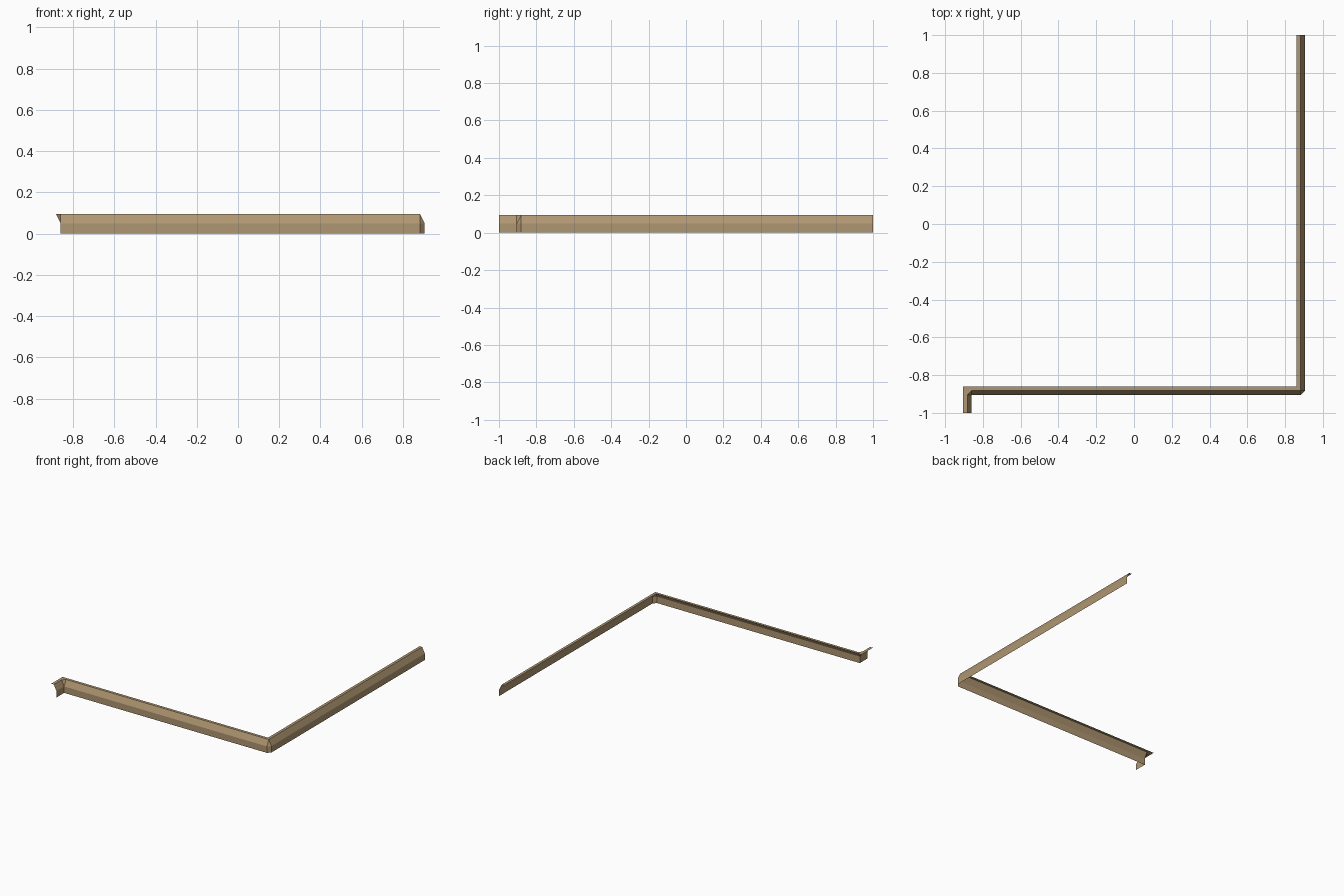
import bpy, bmesh

if "Cube" in bpy.data.objects:
    bpy.data.objects.remove(bpy.data.objects["Cube"])

# Sheet profile heights: floor, break between wall and slope, top edge
BREAK, TOP = 0.05, 0.095
OUT, MID, INN = 0.905, 0.882, 0.86   # wall, top edge and lip offsets

# Stations along the path: plan position of wall, top edge and back lip
stations = [
    ((-INN, -1.0), (-MID, -1.0), (-OUT, -1.0)),      # short return, open end
    ((-INN, -OUT), (-MID, -OUT), (-OUT, -INN)),      # inner corner
    ((-INN, -OUT), (-INN, -MID), (-OUT, -INN)),
    ((MID, -OUT), (MID, -MID), (INN, -INN)),         # chamfered outer corner
    ((OUT, -MID), (MID, -MID), (INN, -INN)),
    ((OUT, 1.0), (MID, 1.0), (INN, 1.0)),            # long side, open end
]

tan = bpy.data.materials.new("tan")
tan.diffuse_color = (0.43, 0.305, 0.165, 1)
tan.use_nodes = True
tan.node_tree.nodes["Principled BSDF"].inputs["Base Color"].default_value = tan.diffuse_color

# Trim sheet: wall, slope and flat lip lofted between stations
bm = bmesh.new()
columns = []
for wall, top, lip in stations:
    points = [(*wall, 0), (*wall, BREAK), (*top, TOP), (*lip, TOP)]
    columns.append([bm.verts.new(p) for p in points])
for a, b in zip(columns, columns[1:]):
    for i in range(3):
        bm.faces.new((a[i], b[i], b[i + 1], a[i + 1]))

# Collapse the corner strips to triangles
bmesh.ops.remove_doubles(bm, verts=bm.verts[:], dist=1e-4)
bmesh.ops.dissolve_degenerate(bm, dist=1e-4, edges=bm.edges[:])

mesh = bpy.data.meshes.new("edge_trim")
bm.to_mesh(mesh)
bm.free()
mesh.materials.append(tan)
trim = bpy.data.objects.new("edge_trim", mesh)
bpy.context.collection.objects.link(trim)
